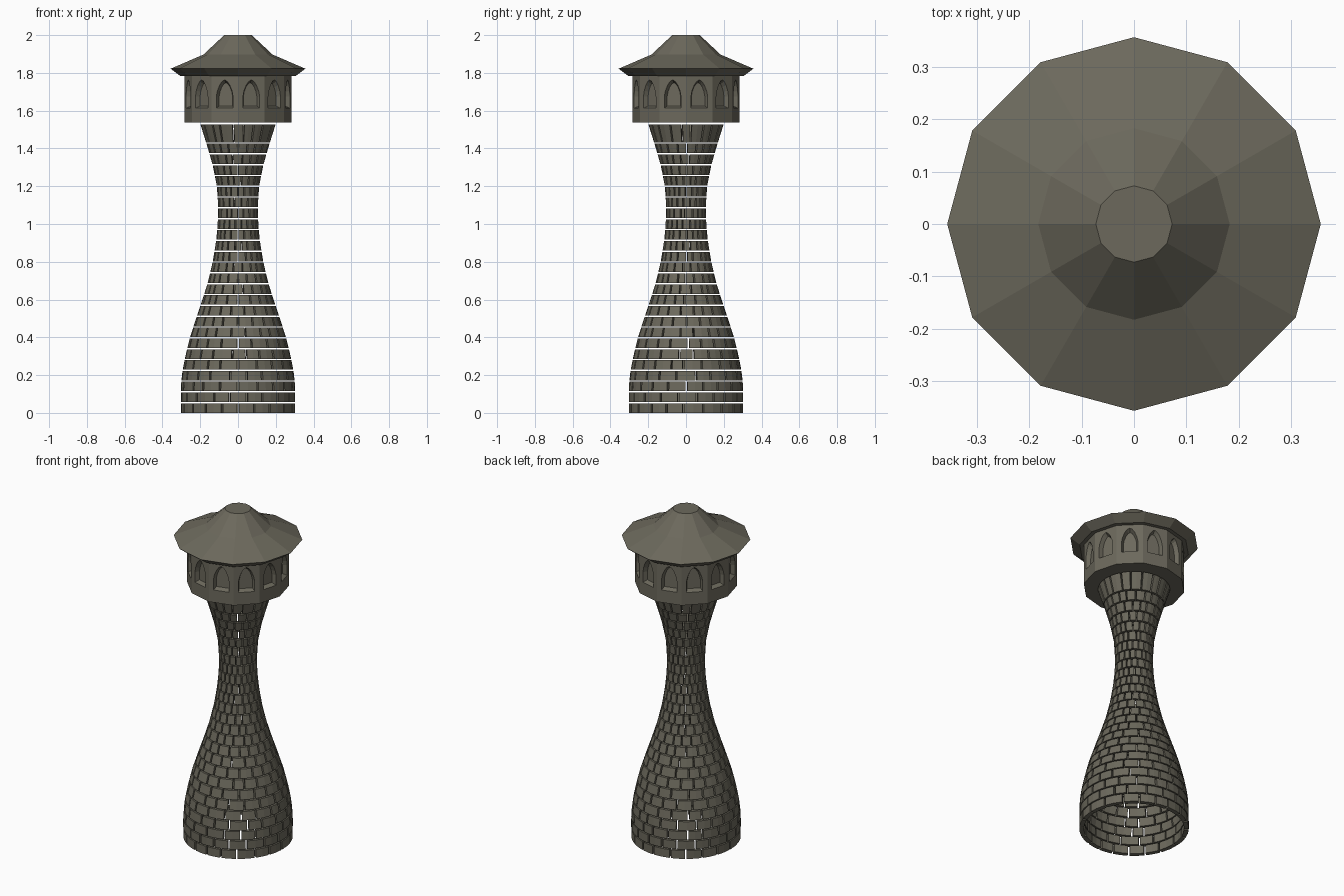
import bpy, bmesh, math, random
from mathutils import Vector

if "Cube" in bpy.data.objects:
    bpy.data.objects.remove(bpy.data.objects["Cube"])

random.seed(4)
SIDES = 12

stone = bpy.data.materials.new("grey brown stone")
stone.diffuse_color = (0.15, 0.141, 0.108, 1)
stone.use_nodes = True
stone.node_tree.nodes["Principled BSDF"].inputs["Base Color"].default_value = stone.diffuse_color


def finish(bm, name):
    bmesh.ops.remove_doubles(bm, verts=bm.verts, dist=0.00005)
    bmesh.ops.recalc_face_normals(bm, faces=bm.faces)
    mesh = bpy.data.meshes.new(name)
    bm.to_mesh(mesh)
    bm.free()
    mesh.materials.append(stone)
    ob = bpy.data.objects.new(name, mesh)
    bpy.context.collection.objects.link(ob)
    return ob


def face(bm, pts):
    return bm.faces.new([bm.verts.new(p) for p in pts])


def polar(r, a, z):
    return Vector((r * math.cos(a), r * math.sin(a), z))


# Tower silhouette: (height, radius)
PROFILE = [(0, .303), (.12, .303), (.2, .298), (.3, .279), (.4, .254), (.5, .222),
           (.6, .188), (.7, .157), (.8, .134), (.9, .117), (1.0, .107), (1.1, .105),
           (1.2, .112), (1.3, .131), (1.4, .159), (1.53, .2)]


def radius(z):
    for (z0, r0), (z1, r1) in zip(PROFILE, PROFILE[1:]):
        if z <= z1:
            return r0 + (r1 - r0) * (z - z0) / (z1 - z0)
    return PROFILE[-1][1]


def brick(bm, a0, a1, z0, z1, thick=0.026, seg=2):
    """One curved block following the tower profile."""
    rings = []
    for i in range(seg + 1):
        a = a0 + (a1 - a0) * i / seg
        rings.append([bm.verts.new(polar(r, a, z)) for r, z in (
            (radius(z0), z0), (radius(z1), z1),
            (radius(z1) - thick, z1), (radius(z0) - thick, z0))])
    for p, q in zip(rings, rings[1:]):
        for k in range(4):
            bm.faces.new((p[k], q[k], q[(k + 1) % 4], p[(k + 1) % 4]))
    bm.faces.new(rings[0])
    bm.faces.new(rings[-1])


# Brick tower: staggered courses with open joints
bm = bmesh.new()
COUNT, PITCH = 20, 0.0573
levels = [i * PITCH for i in range(26)] + [1.535]
for row, (z0, z1) in enumerate(zip(levels, levels[1:])):
    step = math.tau / COUNT
    start = -math.pi / 2 + (row % 2) * step / 2
    cuts = [start + step * (i + (random.uniform(-.16, .16) if i else 0))
            for i in range(COUNT)]
    cuts.append(cuts[0] + math.tau)
    joint = 0.006 / radius((z0 + z1) / 2) / 2 + 0.006
    for a0, a1 in zip(cuts, cuts[1:]):
        brick(bm, a0 + joint, a1 - joint, z0, z1 - 0.007)
finish(bm, "brick_tower")

# Lookout room: twelve flat walls, each with a recessed pointed window
R, Z0, Z1 = 0.282, 1.537, 1.785
HALF = R * math.sin(math.pi / SIDES)
APO = R * math.cos(math.pi / SIDES)
SILL, DEPTH = 1.613, 0.025
arch = [(.046, SILL), (.046, 1.675), (.040, 1.705), (.028, 1.735), (.014, 1.755), (0, 1.763)]
bm = bmesh.new()
for i in range(SIDES):
    a = math.tau * (i + 0.5) / SIDES
    out = Vector((math.cos(a), math.sin(a), 0))
    side = Vector((-math.sin(a), math.cos(a), 0))

    def at(u, z, d=0.0):
        return out * (APO - d) + side * u + Vector((0, 0, z))

    def back(u, z):
        return at(u * .8, SILL + .012 + (z - SILL) * .82, DEPTH)

    for s in (-1, 1):
        wall = [(0, Z0), (HALF, Z0), (HALF, Z1), (0, Z1)] + arch[::-1] + [(0, SILL)]
        face(bm, [at(s * u, z) for u, z in wall])
        edge = [(0, SILL)] + arch
        for p, q in zip(edge, edge[1:]):
            face(bm, [at(s * p[0], p[1]), at(s * q[0], q[1]),
                      back(s * q[0], q[1]), back(s * p[0], p[1])])
        face(bm, [back(s * u, z) for u, z in edge])
# Floor and ceiling of the room
for z in (Z0, Z1):
    pts = []
    for i in range(SIDES):
        v = polar(R, math.tau * i / SIDES, z)
        w = polar(R, math.tau * (i + 1) / SIDES, z)
        pts += [v, (v + w) / 2]
    face(bm, pts)
finish(bm, "lookout_room")

# Flared roof with a flat top
bm = bmesh.new()
rings = []
for r, z in ((.305, 1.783), (.357, 1.822), (.183, 1.897), (.073, 2.0)):
    rings.append([bm.verts.new(polar(r, math.tau * i / SIDES, z)) for i in range(SIDES)])
for lo, hi in zip(rings, rings[1:]):
    for i in range(SIDES):
        j = (i + 1) % SIDES
        bm.faces.new((lo[i], lo[j], hi[j], hi[i]))
bm.faces.new(rings[0])
bm.faces.new(rings[-1])
finish(bm, "roof")
